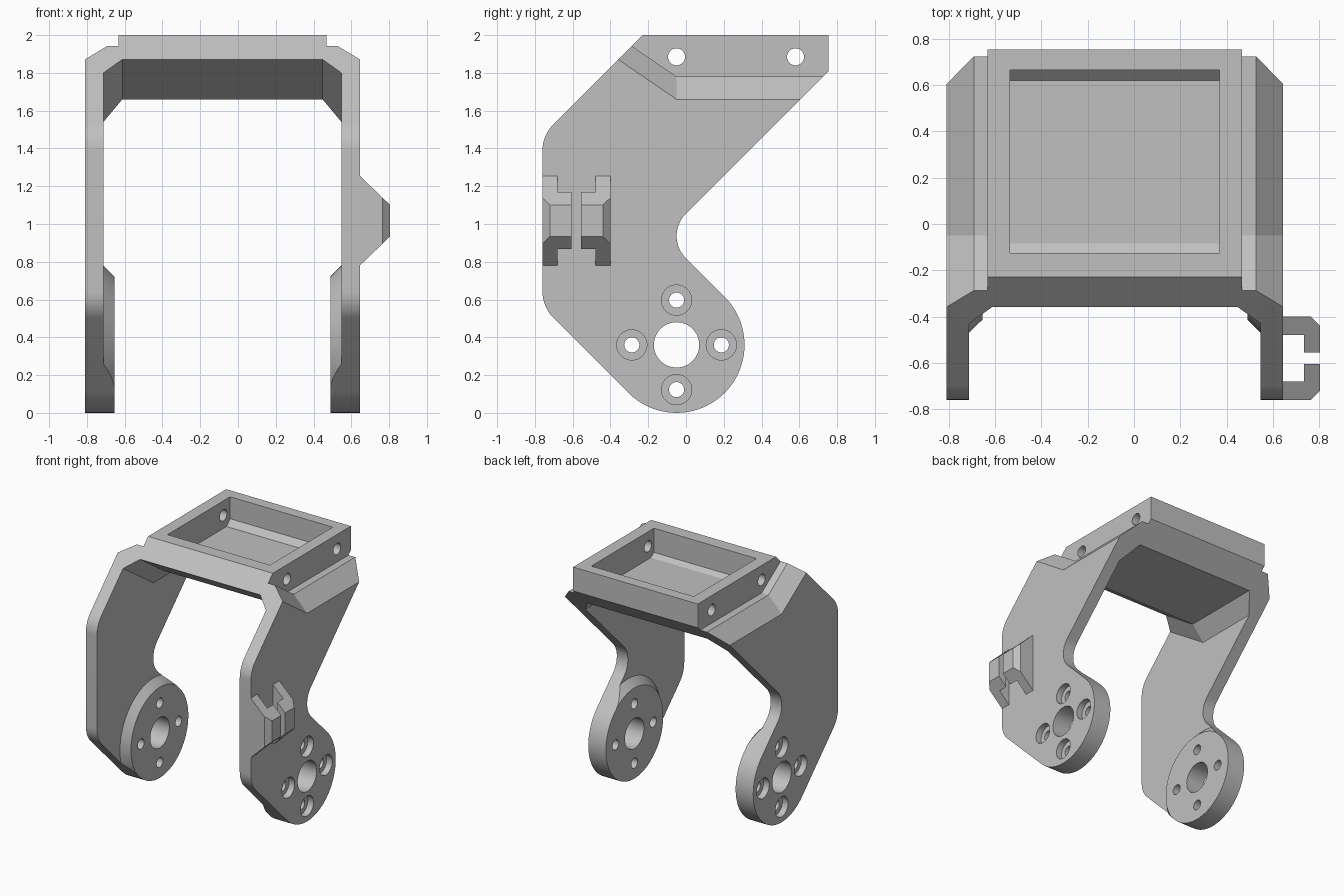
import bpy, bmesh, math
from mathutils import Vector, Matrix

cube = bpy.data.objects.get("Cube")
if cube:
    bpy.data.objects.remove(cube)

CX = -0.0825                      # middle of the bracket, which the clip pushes off centre
OUTER, INNER, HUB = 0.7275, 0.63, 0.5725   # half widths
AXLE = (-0.05, 0.36)              # hub centre (y, z)

grey = bpy.data.materials.new("plain_grey")
grey.use_nodes = True
grey.diffuse_color = (0.53, 0.53, 0.53, 1)
grey.node_tree.nodes["Principled BSDF"].inputs["Base Color"].default_value = grey.diffuse_color


def loft(name, rings):
    """Closed solid through equal-length rings of points."""
    bm = bmesh.new()
    loops = [[bm.verts.new(p) for p in ring] for ring in rings]
    n = len(loops[0])
    for a, b in zip(loops, loops[1:]):
        for i in range(n):
            bm.faces.new((a[i], a[(i + 1) % n], b[(i + 1) % n], b[i]))
    bm.faces.new(loops[0])
    bm.faces.new(loops[-1])
    bmesh.ops.recalc_face_normals(bm, faces=bm.faces)
    mesh = bpy.data.meshes.new(name)
    bm.to_mesh(mesh)
    bm.free()
    mesh.materials.append(grey)
    obj = bpy.data.objects.new(name, mesh)
    bpy.context.collection.objects.link(obj)
    return obj


def along_x(name, pts, x0, x1):
    return loft(name, [[(x, y, z) for y, z in pts] for x in (x0, x1)])


def disc(y, z, r, n=72):
    return [(y + r * math.cos(math.tau * i / n), z + r * math.sin(math.tau * i / n))
            for i in range(n)]


def rounded(corners):
    """Outline from (y, z, radius) corners."""
    out = []
    for i, (y, z, r) in enumerate(corners):
        p = Vector((y, z))
        if not r:
            out.append(p)
            continue
        a = (Vector(corners[i - 1][:2]) - p).normalized()
        b = (Vector(corners[(i + 1) % len(corners)][:2]) - p).normalized()
        half = a.angle(b) / 2
        c = p + (a + b).normalized() * r / math.sin(half)
        v, w = p + a * r / math.tan(half) - c, p + b * r / math.tan(half) - c
        turn = math.atan2(v.x * w.y - v.y * w.x, v.dot(w))
        steps = math.ceil(abs(turn) / 0.07)
        out += [c + Matrix.Rotation(turn * k / steps, 2) @ v for k in range(steps + 1)]
    return [p for i, p in enumerate(out) if (p - out[i - 1]).length > 0.002]


def boolean(obj, cutter, operation, keep=False):
    mod = obj.modifiers.new("cut", 'BOOLEAN')
    mod.operation, mod.solver, mod.object = operation, 'EXACT', cutter
    bpy.context.view_layer.objects.active = obj
    bpy.ops.object.modifier_apply(modifier=mod.name)
    if not keep:
        bpy.data.objects.remove(cutter)


def bridge(name, half):
    """Mirrored x-z section swept back, its front end kicked upward."""
    section = [(CX + x, z) for x, z in half] + [(CX - x, z) for x, z in reversed(half)]
    return loft(name, [[(x, y, z + lift) for x, z in section]
                       for y, lift in ((-1, 0.65), (-0.05, 0), (1, 0))])


# Side outline shared by the arms and hubs
outline = rounded([(-0.23, 2, 0), (-0.76, 1.47, 0.2), (-0.76, 0.561, 0.2),
                   (-0.05, -0.149, 0.36), (0.459, 0.36, 0.36), (-0.118, 0.937, 0.165),
                   (0.755, 1.81, 0), (0.755, 2, 0)])
silhouette = along_x("silhouette", outline, -1, 1)
silhouette.hide_render = True

# Two arms joined by the top plate
frame = bridge("bracket_frame", [(OUTER, -1), (OUTER, 1.66), (0.61, 1.78), (0.55, 1.78), (0.55, 2.2)])
boolean(frame, silhouette, 'INTERSECT', keep=True)
boolean(frame, bridge("opening", [(INNER, -1), (INNER, 1.54), (0.53, 1.66)]), 'DIFFERENCE')

# Tray sunk into the top
tray = [(-0.125, 2.1), (-0.125, 1.807), (-0.085, 1.78), (0.62, 1.78), (0.665, 1.825), (0.665, 2.1)]
boolean(frame, along_x("tray", tray, CX - 0.4525, CX + 0.4525), 'DIFFERENCE')
for y in (-0.05, 0.58):
    boolean(frame, along_x("side_hole", disc(y, 1.885, 0.045, 40), -1, 1), 'DIFFERENCE')

# Coned hubs on the inner side of each arm
hubs = []
for name, side in (("left_hub", 1), ("right_hub", -1)):
    hub = loft(name, [[(CX + side * w, y, z) for y, z in disc(*AXLE, r)]
                      for w, r in ((INNER, 0.42), (HUB, 0.363))])
    boolean(hub, silhouette, 'INTERSECT', keep=True)
    hubs.append(hub)
bpy.data.objects.remove(silhouette)

# Axle hole, bolt holes and counterbores
bolts = [(AXLE[0] + 0.237 * dy, AXLE[1] + 0.237 * dz)
         for dy, dz in ((1, 0), (-1, 0), (0, 1), (0, -1))]
for obj in [frame] + hubs:
    boolean(obj, along_x("axle_hole", disc(*AXLE, 0.12), -1, 1), 'DIFFERENCE')
    for y, z in bolts:
        boolean(obj, along_x("bolt_hole", disc(y, z, 0.04, 40), -1, 1), 'DIFFERENCE')
for y, z in bolts:
    for side in (-1, 1):
        bore = along_x("counterbore", disc(y, z, 0.08, 48),
                       CX + side * (OUTER - 0.05), CX + side * 1.2)
        boolean(frame, bore, 'DIFFERENCE')

# Cable clip: two facing hooks on the outer left arm
face = CX + OUTER
hook = [(face, 0.18), (0.765, 0.18), (0.805, 0.14), (0.805, 0.025),
        (0.735, 0.025), (0.735, 0.1), (face, 0.1)]
wedge = [(face - 0.1, 1.255), (face, 1.255), (0.806, 1.1), (0.806, 0.935), (face, 0.78), (face - 0.1, 0.78)]
clips = []
for name, side in (("front_clip_hook", -1), ("back_clip_hook", 1)):
    clip = loft(name, [[(x, -0.58 + side * d, z) for x, d in hook] for z in (0.7, 1.3)])
    trim = loft("clip_trim", [[(x, y, z) for x, z in wedge] for y in (-1, 0)])
    boolean(clip, trim, 'INTERSECT')
    clips.append(clip)

# Smooth round walls, crisp edges
bpy.ops.object.select_all(action='DESELECT')
for obj in [frame] + hubs + clips:
    obj.select_set(True)
bpy.context.view_layer.objects.active = frame
bpy.ops.object.shade_smooth_by_angle(angle=math.radians(20))
